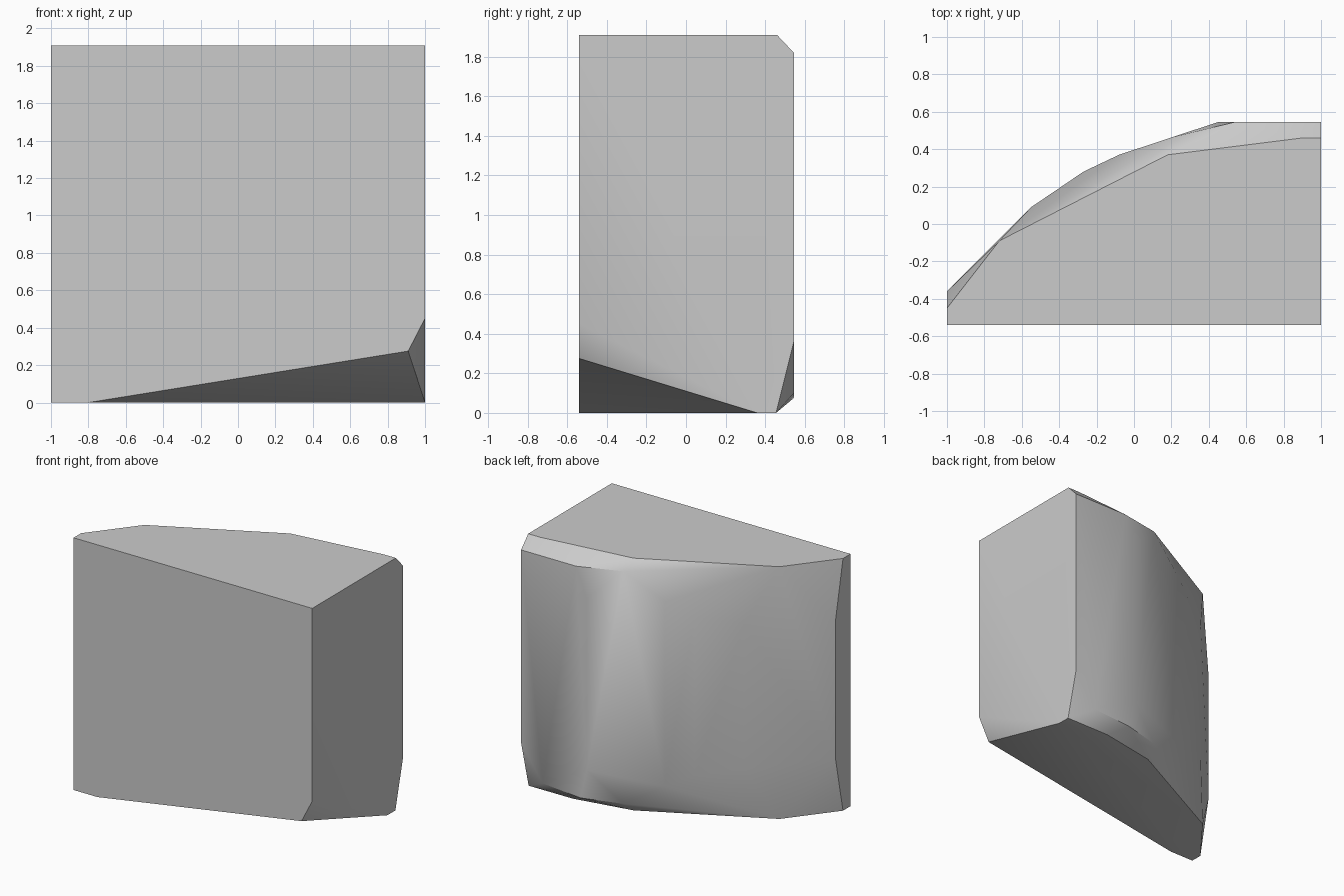
import bpy, bmesh, math

if "Cube" in bpy.data.objects:
    bpy.data.objects.remove(bpy.data.objects["Cube"], do_unlink=True)

TOP = 1.91
FRONT, BACK = -0.54, 0.545

# Single stone grey
stone = bpy.data.materials.new("stone grey")
stone.use_nodes = True
GREY = (0.6, 0.6, 0.6, 1)
stone.diffuse_color = GREY
stone.node_tree.nodes["Principled BSDF"].inputs["Base Color"].default_value = GREY

points = []


def ring(z, outline):
    points.extend((x, y, z) for x, y in outline)


# Flat top and bottom outlines
ring(TOP, [(-1, FRONT), (-1, -0.45), (-0.72, -0.09), (0.18, 0.37),
           (0.9, 0.46), (1, 0.46), (1, FRONT)])
ring(0, [(-1, FRONT), (-1, -0.45), (-0.72, -0.09), (0.18, 0.37),
         (0.63, 0.453), (1, 0.455), (1, 0.36), (-0.8, FRONT)])

# Bulging curved back wall: x, y, lowest z, highest z
wall = [(-1, -0.36, 0.43, 1.47), (-0.55, 0.09, 0.4, 1.5),
        (-0.27, 0.28, 0.35, 1.55), (-0.08, 0.37, 0.25, 1.65),
        (0.2, 0.463, 0.08, 1.84), (0.45, BACK, 0.3, 1.6)]
for x, y, low, high in wall:
    points.extend([(x, y, low), (x, y, high)])

# Back chamfer edges
points.extend([(0.54, BACK, 1.82), (1, BACK, 1.82), (1, BACK, 0.36),
               (0.82, BACK, 0.1), (0.5, BACK, 0.075)])

# Chipped lower front corner
points.extend([(0.91, FRONT, 0.275), (1, FRONT, 0.45)])

# Wrap the outlines into one faceted block
bm = bmesh.new()
for p in points:
    bm.verts.new(p)
bmesh.ops.convex_hull(bm, input=bm.verts[:])
bmesh.ops.delete(bm, geom=[v for v in bm.verts if not v.link_faces], context='VERTS')
bmesh.ops.dissolve_limit(bm, angle_limit=math.radians(1),
                         verts=bm.verts[:], edges=bm.edges[:])
bmesh.ops.recalc_face_normals(bm, faces=bm.faces[:])
mesh = bpy.data.meshes.new("stone_block")
bm.to_mesh(mesh)
bm.free()
mesh.materials.append(stone)

block = bpy.data.objects.new("stone_block", mesh)
bpy.context.collection.objects.link(block)
bpy.ops.object.select_all(action='DESELECT')
block.select_set(True)
bpy.context.view_layer.objects.active = block
bpy.ops.object.shade_smooth_by_angle(angle=math.radians(30))
